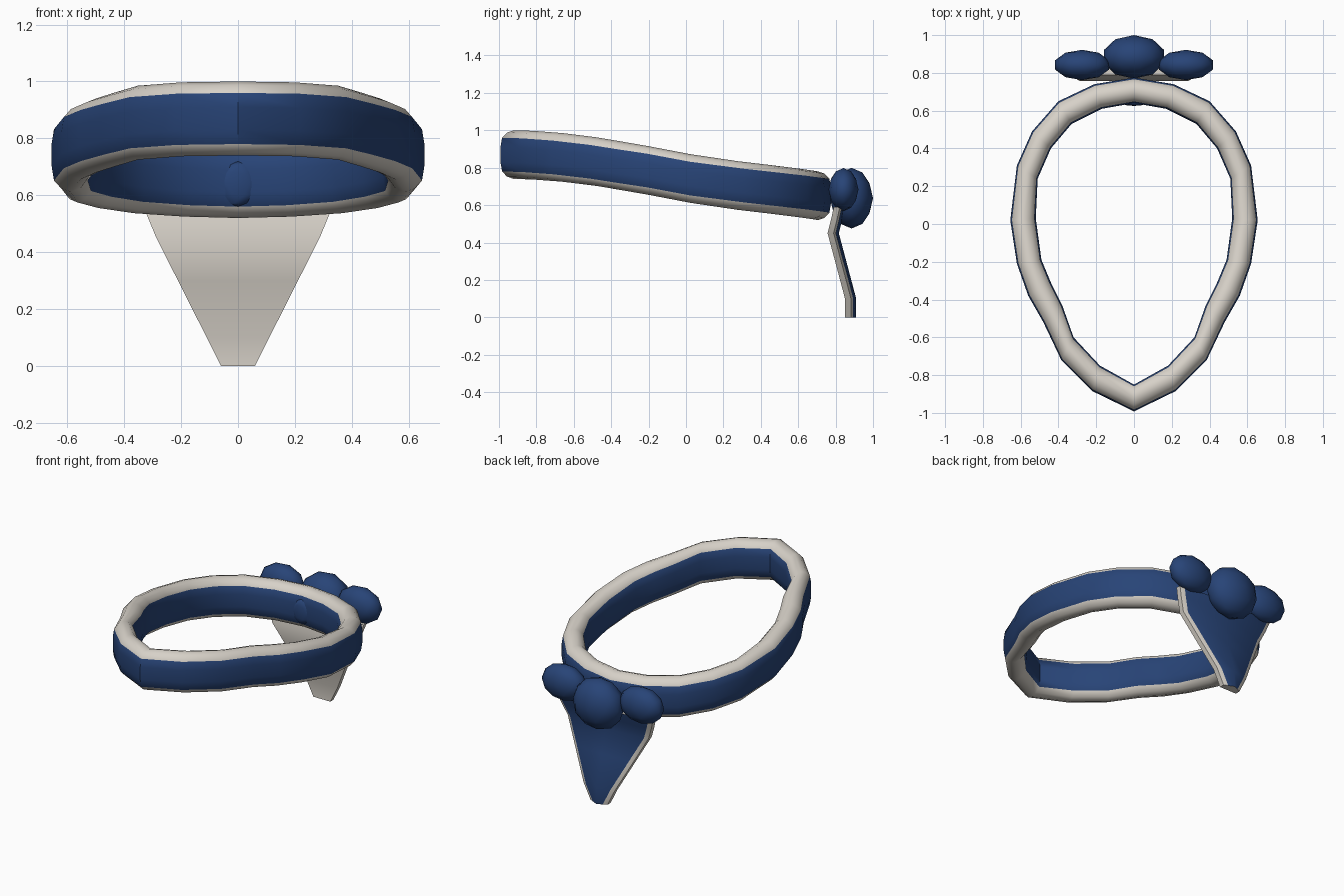
import bpy
import bmesh
import math

default_cube = bpy.data.objects.get("Cube")
if default_cube:
    bpy.data.objects.remove(default_cube, do_unlink=True)


def make_material(name, color):
    mat = bpy.data.materials.new(name)
    mat.use_nodes = True
    mat.diffuse_color = color
    mat.node_tree.nodes["Principled BSDF"].inputs["Base Color"].default_value = color
    return mat


CREAM = make_material("warm cream", (0.68, 0.64, 0.58, 1))
BLUE = make_material("deep blue", (0.021, 0.058, 0.185, 1))


def finish(bm, name, materials, angle):
    bmesh.ops.recalc_face_normals(bm, faces=bm.faces)
    mesh = bpy.data.meshes.new(name)
    bm.to_mesh(mesh)
    bm.free()
    for mat in materials:
        mesh.materials.append(mat)
    obj = bpy.data.objects.new(name, mesh)
    bpy.context.collection.objects.link(obj)
    bpy.ops.object.select_all(action="DESELECT")
    obj.select_set(True)
    bpy.context.view_layer.objects.active = obj
    bpy.ops.object.shade_smooth_by_angle(angle=math.radians(angle))
    return obj


def loft(bm, rings, blue_segments, closed):
    """Skin a list of section loops; the listed section sides become blue."""
    loops = [[bm.verts.new(p) for p in ring] for ring in rings]
    pairs = list(zip(loops, loops[1:]))
    if closed:
        pairs.append((loops[-1], loops[0]))
    for a, b in pairs:
        for i in range(len(a)):
            j = (i + 1) % len(a)
            face = bm.faces.new((a[i], a[j], b[j], b[i]))
            face.material_index = int(i in blue_segments)
    if not closed:
        bm.faces.new(loops[0])
        bm.faces.new(loops[-1])


# Band: outer x, outer y, inner x, inner y, centre height, from back to front
stations = [
    (0, .775, 0, .64, .65), (.21, .74, .17, .61, .655),
    (.4, .65, .33, .53, .667), (.54, .49, .44, .4, .685),
    (.62, .31, .51, .24, .705), (.655, .02, .52, .03, .742),
    (.62, -.21, .49, -.19, .785), (.56, -.38, .44, -.31, .81),
    (.48, -.52, .38, -.43, .832), (.385, -.72, .32, -.6, .855),
    (.22, -.885, .18, -.75, .867), (0, -.992, 0, -.85, .87),
]
stations += [(-ox, oy, -ix, iy, z) for ox, oy, ix, iy, z in stations[-2:0:-1]]
# Section: fraction from outer to inner wall, height offset
upper = [(0, .04), (.06, .09), (.25, .118), (.5, .13), (.75, .118), (.94, .09), (1, .04)]
section = upper + [(u, -h) for u, h in reversed(upper)]
wall_sides = {0, 5, 6, 7, 12, 13}

bm = bmesh.new()
rings = [[(ox + (ix - ox) * u, oy + (iy - oy) * u, z + h) for u, h in section]
         for ox, oy, ix, iy, z in stations]
loft(bm, rings, wall_sides, True)
finish(bm, "band", [CREAM, BLUE], 50)

# Hanging plate: height, half width, front y
plate_rows = [(.59, .34, .79), (.53, .32, .777), (.45, .287, .757),
              (.3, .211, .797), (.1, .11, .85), (0, .06, .85)]
bm = bmesh.new()
rings = []
for z, w, y in plate_rows:
    rim = w - .025
    rings.append([(-w, y, z), (w, y, z), (w, y + .032, z), (rim, y + .044, z),
                  (0, y + .06, z), (-rim, y + .044, z), (-w, y + .032, z)])
loft(bm, rings, {3, 4}, False)
finish(bm, "hanging_plate", [CREAM, BLUE], 40)


# Rounded ornaments at the back
def add_bead(name, center, radii):
    bm = bmesh.new()
    bmesh.ops.create_icosphere(bm, subdivisions=2, radius=1)
    for v in bm.verts:
        v.co = [c + p * r for c, p, r in zip(center, v.co, radii)]
    finish(bm, name, [BLUE], 60)


add_bead("center_bead", (0, .885, .637), (.168, .115, .162))
for name, side in (("left_bead", 1), ("right_bead", -1)):
    add_bead(name, (side * .275, .842, .683), (.15, .08, .115))
add_bead("inner_stud", (0, .645, .64), (.07, .02, .08))
